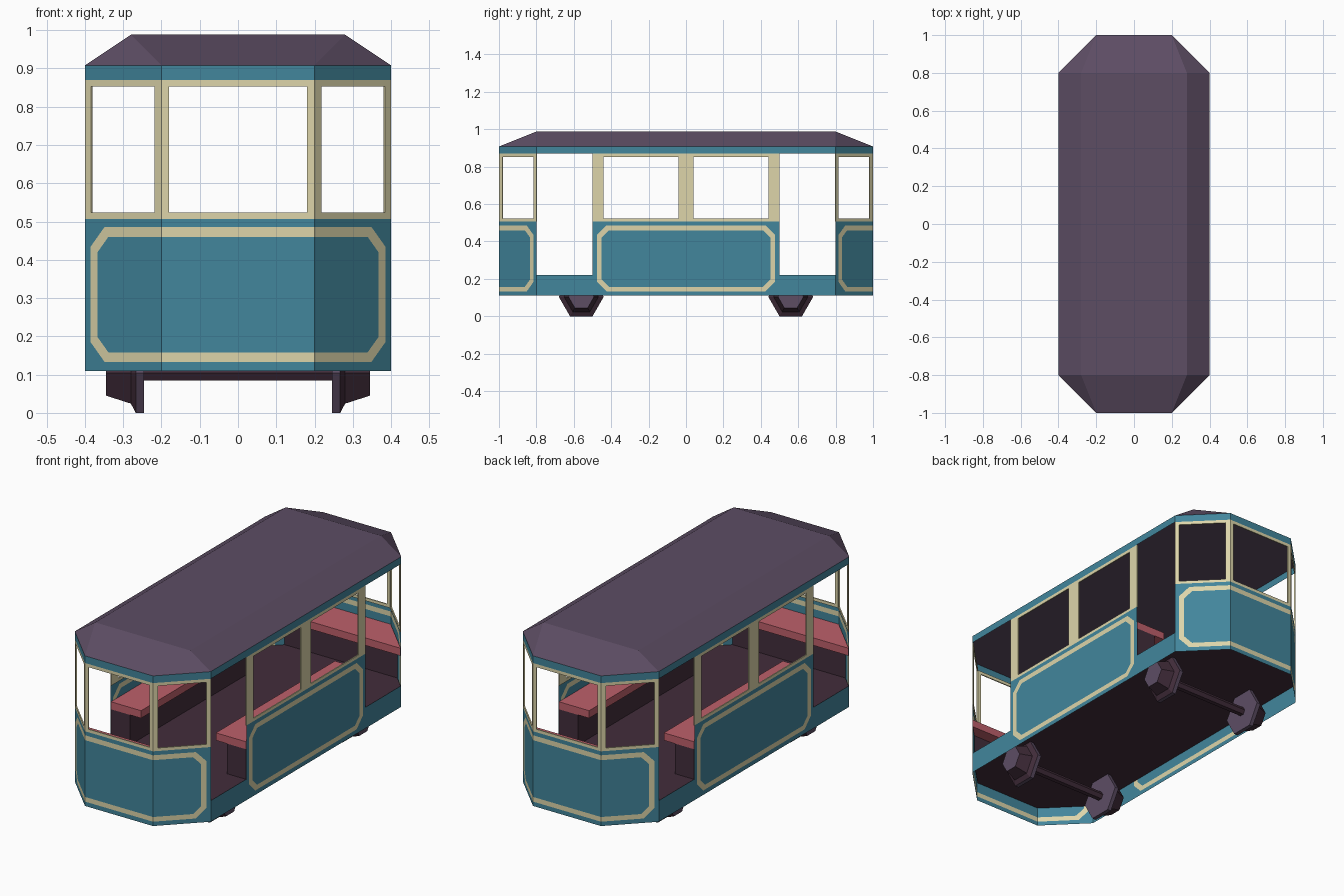
import bpy, bmesh, math
from mathutils import Vector

if "Cube" in bpy.data.objects:
    bpy.data.objects.remove(bpy.data.objects["Cube"])


def material(name, rgb):
    m = bpy.data.materials.new(name)
    lin = [(c / 255 / 12.92 if c < 10 else ((c / 255 + 0.055) / 1.055) ** 2.4) for c in rgb]
    m.diffuse_color = (*lin, 1)
    m.use_nodes = True
    m.node_tree.nodes["Principled BSDF"].inputs["Base Color"].default_value = m.diffuse_color
    return m


BLUE = material("teal_blue", (66, 134, 156))
CREAM = material("cream", (221, 213, 170))
PURPLE = material("roof_purple", (93, 77, 100))
PLUM = material("dark_plum", (66, 45, 59))
RED = material("seat_red", (190, 96, 107))

X, Y, CX, CY = 0.4, 1.0, 0.2, 0.8            # plan half sizes and corner cuts
BOTTOM, FLOOR, WAIST, HEAD, EAVE, TOP = 0.11, 0.222, 0.507, 0.87, 0.908, 0.988
HALF_END = CX + (X - CX) * math.sqrt(2)      # unfolded half width of an end wall
PLAN = [(CX, -Y), (X, -CY), (X, CY), (CX, Y), (-CX, Y), (-X, CY), (-X, -CY), (-CX, -Y)]


def finish(name, bm, mats):
    me = bpy.data.meshes.new(name)
    bm.to_mesh(me)
    bm.free()
    for m in mats:
        me.materials.append(m)
    ob = bpy.data.objects.new(name, me)
    bpy.context.collection.objects.link(ob)
    return ob


def side_wall(u, z, r):
    return Vector((r * X, r * u, z))


def end_wall(u, z, r):
    """Wrap an unfolded distance u round the three faces of an end."""
    d = max(abs(u) - CX, 0) / math.sqrt(2)
    return Vector((r * math.copysign(min(abs(u), CX) + d, u), r * (d - Y), z))


def fold(bm, place, r):
    for v in bm.verts:
        v.co = place(v.co.x, v.co.y, r)


def octagon(w, z0, z1, c):
    return [(w - c, z0), (w, z0 + c), (w, z1 - c), (w - c, z1),
            (c - w, z1), (-w, z1 - c), (-w, z0 + c), (c - w, z0)]


def lower_panel(name, half, trim, place, r):
    """Blue panel with a chamfered cream line let into it."""
    bm = bmesh.new()
    vs = lambda pts: [bm.verts.new((u, z, 0)) for u, z in pts]
    corner = vs([(half, BOTTOM), (half, WAIST), (-half, WAIST), (-half, BOTTOM)])
    outer = vs(octagon(trim, 0.133, 0.486, 0.052))
    inner = vs(octagon(trim - 0.026, 0.158, 0.460, 0.04))
    bm.faces.new(inner)
    for i in range(8):
        j = (i + 1) % 8
        bm.faces.new((outer[i], outer[j], inner[j], inner[i])).material_index = 1
        k = i // 2
        if i % 2 == 0:
            bm.faces.new((corner[k], outer[j], outer[i]))
        else:
            bm.faces.new((corner[k], corner[(k + 1) % 4], outer[j], outer[i]))
    if place is end_wall:
        for u in (-CX, CX):
            bmesh.ops.bisect_plane(bm, geom=bm.verts[:] + bm.edges[:] + bm.faces[:],
                                   plane_co=(u, 0, 0), plane_no=(1, 0, 0))
    fold(bm, place, r)
    finish(name, bm, [BLUE, CREAM])


def window_frame(name, us, holes, place, r):
    """Cream frame made from a grid with the window cells left out."""
    zs = [WAIST, 0.523, 0.853, HEAD]
    bm = bmesh.new()
    grid = [[bm.verts.new((u, z, 0)) for z in zs] for u in us]
    for i in range(len(us) - 1):
        for j in range(3):
            if not (j == 1 and i in holes):
                bm.faces.new((grid[i][j], grid[i + 1][j], grid[i + 1][j + 1], grid[i][j + 1]))
    fold(bm, place, r)
    ob = finish(name, bm, [CREAM])
    mod = ob.modifiers.new("thickness", 'SOLIDIFY')
    mod.thickness, mod.offset = 0.006, -1


def prism(name, pts, z0, z1, mat, top=None):
    """Closed block over an outline, optionally with a different top outline."""
    bm = bmesh.new()
    a = [bm.verts.new((x, y, z0)) for x, y in pts]
    b = [bm.verts.new((x, y, z1)) for x, y in (top or pts)]
    bm.faces.new(a[::-1])
    bm.faces.new(b)
    for i in range(len(a)):
        j = (i + 1) % len(a)
        bm.faces.new((a[i], a[j], b[j], b[i]))
    bmesh.ops.remove_doubles(bm, verts=bm.verts[:], dist=1e-5)
    bmesh.ops.recalc_face_normals(bm, faces=bm.faces[:])
    return finish(name, bm, [mat])


def lathe(name, profile, y, colours, mats):
    """Six-sided turned part along x from (x, radius) points, capped at both ends."""
    bm = bmesh.new()
    rings = [[bm.verts.new((x, y + rad * math.cos(k * math.pi / 3),
                            0.104 + rad * math.sin(k * math.pi / 3))) for k in range(6)]
             for x, rad in profile]
    bm.faces.new(rings[0])
    bm.faces.new(rings[-1])
    for a, b, c in zip(rings, rings[1:], colours):
        for k in range(6):
            m = (k + 1) % 6
            bm.faces.new((a[k], a[m], b[m], b[k])).material_index = c
    bmesh.ops.recalc_face_normals(bm, faces=bm.faces[:])
    return finish(name, bm, mats)


# Walls, windows and door sills, repeated by a half turn
half_us = [0.18, CX, 0.225, 0.461, HALF_END]
end_us = [-u for u in reversed(half_us)] + half_us
side_us = [-0.5, -0.44, -0.04, 0.04, 0.44, 0.5]
for r, end, side in ((1, "front", "right"), (-1, "back", "left")):
    lower_panel(end + "_panel", HALF_END, 0.462, end_wall, r)
    window_frame(end + "_window_frame", end_us, (1, 4, 7), end_wall, r)
    lower_panel(side + "_panel", 0.5, 0.477, side_wall, r)
    window_frame(side + "_window_frame", side_us, (1, 3), side_wall, r)
    bm = bmesh.new()
    for s in (-1, 1):
        lo, hi = sorted((0.5 * s, CY * s))
        bm.faces.new([bm.verts.new(side_wall(u, z, r)) for u, z in
                      ((lo, BOTTOM), (hi, BOTTOM), (hi, FLOOR), (lo, FLOOR))])
    finish(side + "_door_sills", bm, [BLUE])

# Head band running round the whole car
bm = bmesh.new()
for (x0, y0), (x1, y1) in zip(PLAN, PLAN[1:] + PLAN[:1]):
    bm.faces.new([bm.verts.new(p) for p in
                  ((x0, y0, HEAD), (x1, y1, HEAD), (x1, y1, EAVE), (x0, y0, EAVE))])
bmesh.ops.remove_doubles(bm, verts=bm.verts[:], dist=1e-5)
finish("head_band", bm, [BLUE])

# Hipped roof and floor
prism("roof", PLAN, EAVE, TOP, PURPLE,
      top=[(math.copysign(0.28, x), math.copysign(CY, y)) for x, y in PLAN])
inset = [(x * 0.997, y * 0.997) for x, y in PLAN]
prism("floor", inset, FLOOR - 0.012, FLOOR - 0.002, PLUM)

# Benches along the sides and across both ends
for s, side, end in ((1, "right", "back"), (-1, "left", "front")):
    rect = lambda x0: [(s * x0, -0.5), (s * 0.397, -0.5), (s * 0.397, 0.5), (s * x0, 0.5)]
    prism(side + "_seat", rect(0.22), 0.38, 0.42, RED)
    prism(side + "_seat_base", rect(0.285), FLOOR - 0.005, 0.38, PLUM)
    nook = lambda y0: [(-1.197 + y0, s * y0), (1.197 - y0, s * y0), (0.2, s * 0.997), (-0.2, s * 0.997)]
    prism(end + "_seat", nook(0.8), 0.38, 0.42, RED)
    prism(end + "_seat_base", nook(0.865), FLOOR - 0.005, 0.38, PLUM)

# Wheels with flanges, and axles
for y in (-0.56, 0.56):
    where = "front" if y < 0 else "back"
    for s, side in ((1, "right"), (-1, "left")):
        lathe(f"{where}_{side}_wheel",
              [(s * 0.245, 0.12), (s * 0.267, 0.12), (s * 0.28, 0.092), (s * 0.345, 0.068)],
              y, (0, 1, 1), [PURPLE, PLUM])
    lathe(where + "_axle", [(-0.25, 0.023), (0.25, 0.023)], y, (0,), [PLUM])
